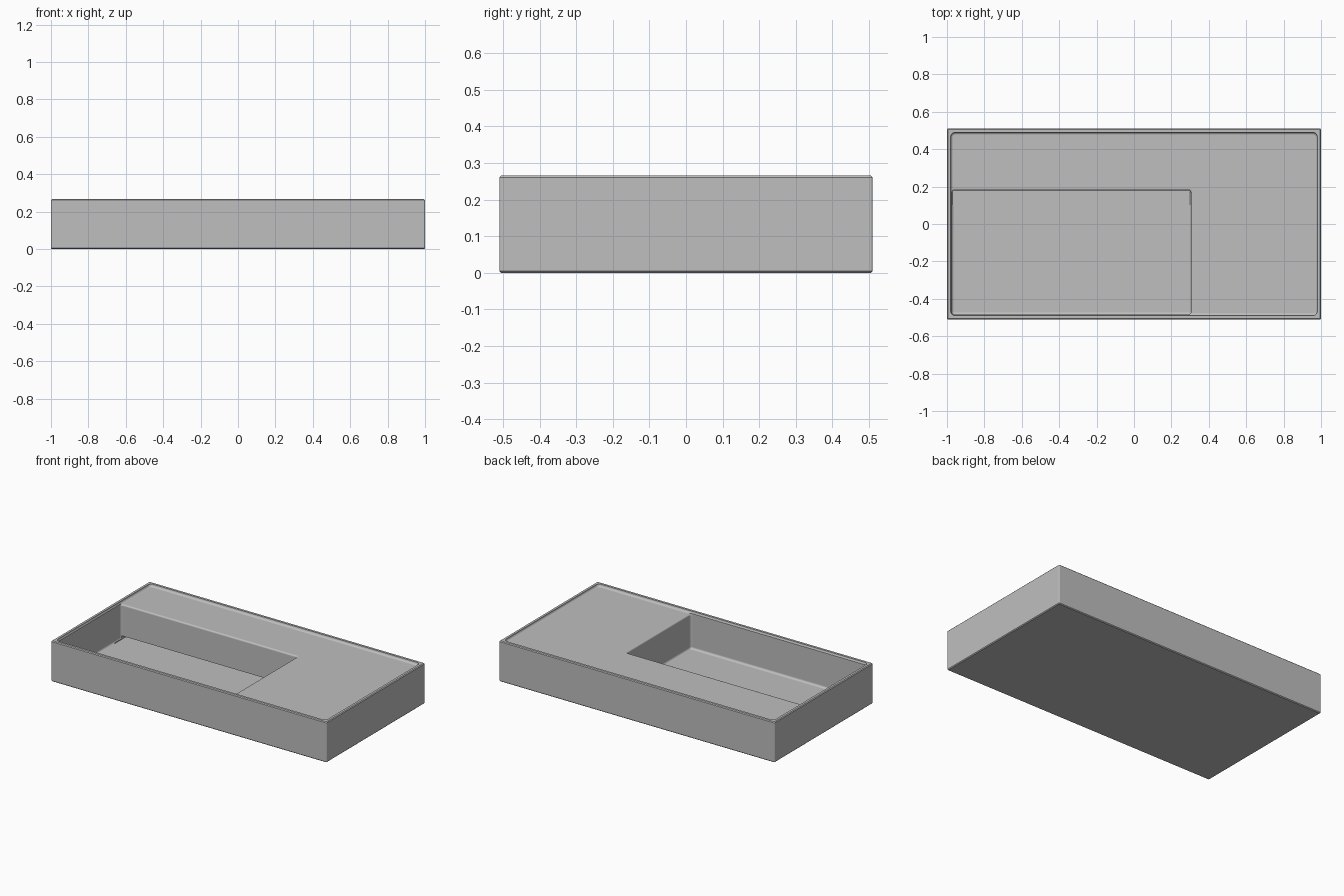
import bpy, bmesh
from math import sin, cos, pi, radians

cube = bpy.data.objects.get("Cube")
if cube:
    bpy.data.objects.remove(cube, do_unlink=True)

grey = bpy.data.materials.new("stone grey")
grey.use_nodes = True
COLOUR = (0.52, 0.52, 0.52, 1)
grey.diffuse_color = COLOUR
grey.node_tree.nodes["Principled BSDF"].inputs["Base Color"].default_value = COLOUR

HALF_X, HALF_Y, TOP, DECK, FLOOR = 1.0, 0.51, 0.266, 0.249, 0.021
STEPS = 5


def ring(bm, x0, x1, y0, y1, r, z):
    """Rounded rectangle of vertices at one height."""
    corners = [(x1 - r, y1 - r), (x0 + r, y1 - r), (x0 + r, y0 + r), (x1 - r, y0 + r)]
    return [bm.verts.new((cx + r * cos((q + s / STEPS) * pi / 2),
                          cy + r * sin((q + s / STEPS) * pi / 2), z))
            for q, (cx, cy) in enumerate(corners) for s in range(STEPS + 1)]


def loft(name, levels):
    """Closed solid skinned through rounded rectangles, bottom to top."""
    bm = bmesh.new()
    rings = [ring(bm, *level) for level in levels]
    bm.faces.new(rings[0][::-1])
    bm.faces.new(rings[-1])
    for low, high in zip(rings, rings[1:]):
        for i in range(len(low)):
            j = (i + 1) % len(low)
            bm.faces.new((low[i], low[j], high[j], high[i]))
    bmesh.ops.recalc_face_normals(bm, faces=bm.faces)
    mesh = bpy.data.meshes.new(name)
    bm.to_mesh(mesh)
    bm.free()
    mesh.materials.append(grey)
    obj = bpy.data.objects.new(name, mesh)
    bpy.context.collection.objects.link(obj)
    return obj


def fillet(x0, x1, y0, y1, corner, z, r):
    """Levels of a rounded bottom edge that starts at height z."""
    levels = []
    for s in range(STEPS + 1):
        a = s / STEPS * pi / 2
        d = r * (1 - sin(a))
        levels.append((x0 + d, x1 - d, y0 + d, y1 - d, corner - d, z + r * (1 - cos(a))))
    return levels


# Outer block with softly eased edges
e = 0.005
outer = (-HALF_X, HALF_X, -HALF_Y, HALF_Y)
inset = (-HALF_X + e, HALF_X - e, -HALF_Y + e, HALF_Y - e)
body = loft("basin_body", [(*inset, 0.003, 0), (*outer, 0.006, e),
                           (*outer, 0.006, TOP - e), (*inset, 0.003, TOP)])

# Shallow deck recess inside the raised rim
recess = (-0.98, 0.98, -0.49, 0.49, 0.024)
deck_cut = loft("deck_cutter", fillet(*recess, DECK, 0.014) + [(*recess, 0.32)])

# Bowl, with its open edge rounded over towards the deck
bowl = (-0.975, 0.305, -0.485, 0.18)
levels = fillet(*bowl, 0.016, FLOOR, 0.014)
x0, x1, y0, y1 = bowl
lip = 0.01
for s in range(STEPS + 1):
    a = s / STEPS * pi / 2
    d = lip * (1 - cos(a))
    levels.append((x0, x1 + d, y0, y1 + d, 0.016, DECK - lip + lip * sin(a)))
levels.append((x0, x1 + lip, y0, y1 + lip, 0.016, DECK + 0.006))
bowl_cut = loft("bowl_cutter", levels)

# Drain slot under the back wall of the bowl
slot_cut = loft("slot_cutter", [(-0.97, 0.3, 0.1, 0.23, 0.004, FLOOR - 0.002),
                                (-0.97, 0.3, 0.1, 0.23, 0.004, 0.043)])

bpy.context.view_layer.objects.active = body
for cutter in (deck_cut, bowl_cut, slot_cut):
    cutter.hide_render = True
    cut = body.modifiers.new(cutter.name, "BOOLEAN")
    cut.operation = "DIFFERENCE"
    cut.solver = "EXACT"
    cut.object = cutter
    bpy.ops.object.modifier_apply(modifier=cut.name)
    bpy.data.objects.remove(cutter, do_unlink=True)

# Smooth fillets against flat panels
bpy.ops.object.select_all(action="DESELECT")
body.select_set(True)
bpy.ops.object.shade_smooth_by_angle(angle=radians(35))
normals = body.modifiers.new("panel_normals", "WEIGHTED_NORMAL")
normals.keep_sharp = True
